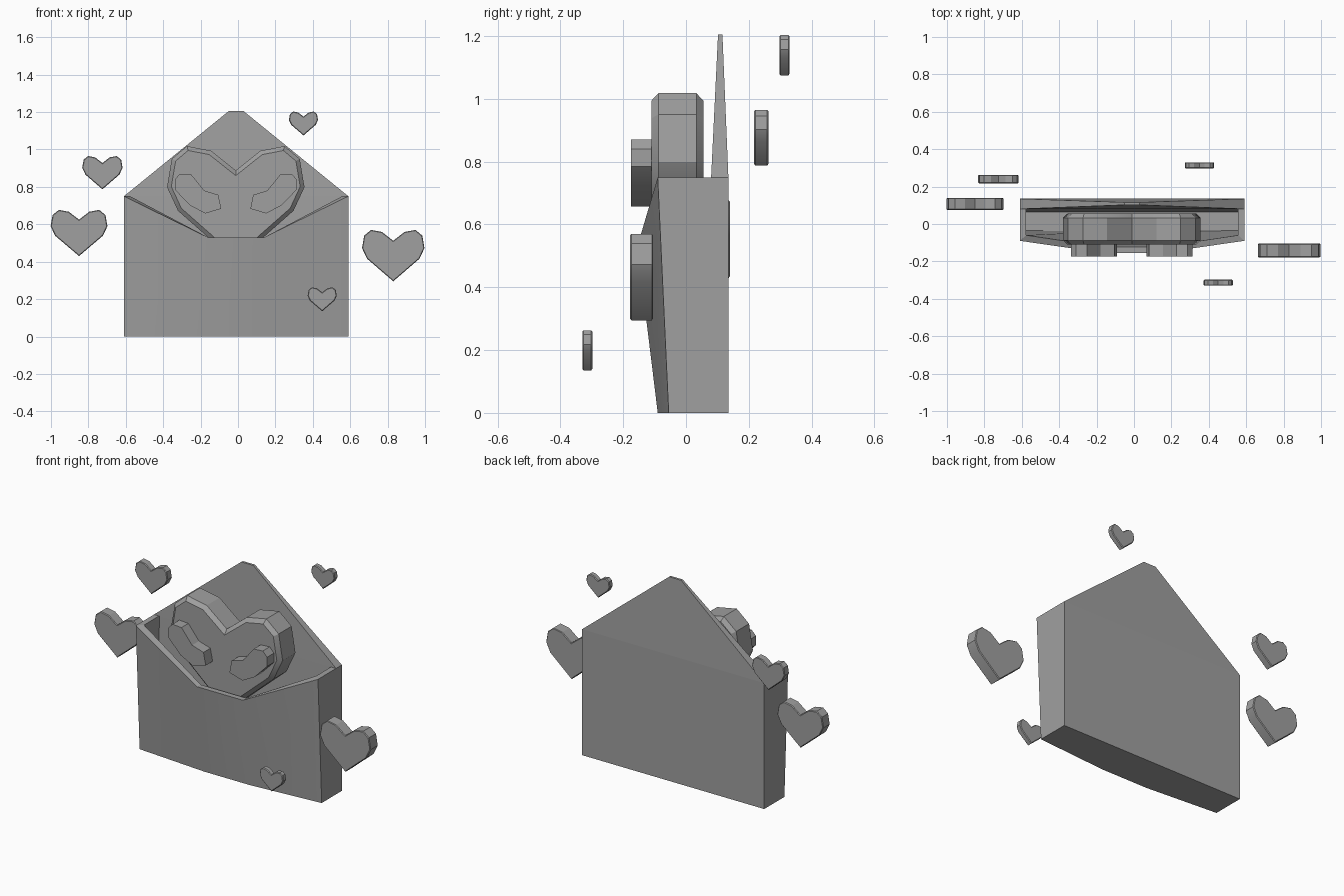
import bpy, bmesh, math
from mathutils import Vector

if "Cube" in bpy.data.objects:
    bpy.data.objects.remove(bpy.data.objects["Cube"])

grey = bpy.data.materials.new("mid_grey")
grey.diffuse_color = (0.35, 0.35, 0.35, 1)
grey.use_nodes = True
grey.node_tree.nodes["Principled BSDF"].inputs["Base Color"].default_value = grey.diffuse_color


def skin(name, rings):
    """Join matching closed rings with quads and cap both ends."""
    bm = bmesh.new()
    loops = [[bm.verts.new(p) for p in ring] for ring in rings]
    n = len(loops[0])
    for a, b in zip(loops, loops[1:]):
        for i in range(n):
            j = (i + 1) % n
            bm.faces.new((a[i], a[j], b[j], b[i]))
    bm.faces.new(loops[0][::-1])
    bm.faces.new(loops[-1])
    bmesh.ops.recalc_face_normals(bm, faces=bm.faces)
    mesh = bpy.data.meshes.new(name)
    bm.to_mesh(mesh)
    bm.free()
    mesh.materials.append(grey)
    ob = bpy.data.objects.new(name, mesh)
    bpy.context.collection.objects.link(ob)
    bpy.ops.object.select_all(action='DESELECT')
    ob.select_set(True)
    bpy.context.view_layer.objects.active = ob
    bpy.ops.object.shade_smooth_by_angle(angle=math.radians(25))
    return ob


def inset(pts, d):
    """Move every side of a clockwise outline inward by d."""
    out = []
    n = len(pts)
    for i in range(n):
        p, a, b = (Vector(pts[k % n]) for k in (i, i - 1, i + 1))
        e, f = (p - a).normalized(), (b - p).normalized()
        n1, n2 = Vector((e.y, -e.x)), Vector((f.y, -f.x))
        out.append(tuple(p + (n1 + n2) * d / (1 + n1.dot(n2))))
    return out


def slab(name, pts, y0, y1, bevel=0.0):
    """Extrude an x-z outline along y, with chamfered rims."""
    ring = lambda outline, y: [(x, y, z) for x, z in outline]
    if not bevel:
        return skin(name, [ring(pts, y0), ring(pts, y1)])
    small = inset(pts, bevel)
    return skin(name, [ring(small, y0), ring(pts, y0 + bevel),
                       ring(pts, y1 - bevel), ring(small, y1)])


def heart(half, cx, z0, z1):
    """Clockwise heart outline from its right half, starting at the notch."""
    h = z1 - z0
    pts = [(cx + x * 1.0 * s, z) for s, x, z in
           [(half, x, z0 + t * h) for x, t in half_heart]]
    left = [(2 * cx - x, z) for x, z in pts[1:-1][::-1]]
    return pts + left


half_heart = [(0, 0.79), (0.36, 0.96), (0.71, 1.0), (0.93, 0.89),
              (1.0, 0.645), (0.84, 0.44), (0, 0)]

# Envelope pocket: outer bottom, outer rim, inner rim, inner floor
CX = -0.01


def pocket_ring(w, fronts, heights, back):
    xs = (-w, -0.15, 0.15, w)
    ys = (fronts[0], fronts[1], fronts[1], fronts[0])
    zs = (heights[0], heights[1], heights[1], heights[0])
    ring = [(CX + x, y, z) for x, y, z in zip(xs, ys, zs)]
    return ring + [(CX + w, back, heights[0]), (CX + -w, back, heights[0])]


skin("envelope_pocket", [
    pocket_ring(0.60, (-0.055, -0.09), (0, 0), 0.135),
    pocket_ring(0.60, (-0.09, -0.155), (0.75, 0.53), 0.135),
    pocket_ring(0.567, (-0.06, -0.122), (0.75, 0.53), 0.085),
    pocket_ring(0.567, (-0.035, -0.04), (0.03, 0.03), 0.065)])

# Open flap, tapering towards its tip
flap = [(-0.60, 0.75), (-0.04, 1.205), (0.04, 1.205), (0.60, 0.75)]
skin("envelope_flap", [
    [(CX + x, y0 if z < 1 else y1, z) for x, z in flap]
    for y0, y1 in ((0.08, 0.102), (0.135, 0.116))])

# Large heart inside the envelope
slab("large_heart", heart(0.3675, -0.012, 0.40, 1.018), -0.11, 0.055, 0.022)

# Two raised patches on the large heart
patch = [(-0.338, 0.84), (-0.31, 0.87), (-0.25, 0.866), (-0.18, 0.78),
         (-0.105, 0.757), (-0.09, 0.683), (-0.175, 0.658),
         (-0.255, 0.70), (-0.338, 0.785)]
slab("left_patch", patch, -0.175, -0.105)
slab("right_patch", [(2 * -0.012 - x, z) for x, z in patch[::-1]], -0.175, -0.105)

# Small floating hearts: half width, centre x, bottom, top, front, back
for name, half, cx, z0, z1, y0, y1 in [
        ("left_heart", 0.152, -0.85, 0.43, 0.677, 0.075, 0.14),
        ("upper_left_heart", 0.108, -0.725, 0.787, 0.965, 0.217, 0.262),
        ("right_heart", 0.167, 0.83, 0.295, 0.57, -0.178, -0.105),
        ("upper_right_heart", 0.078, 0.35, 1.075, 1.203, 0.297, 0.33),
        ("lower_right_heart", 0.078, 0.45, 0.135, 0.263, -0.33, -0.298)]:
    slab(name, heart(half, cx, z0, z1), y0, y1, 0.004)
